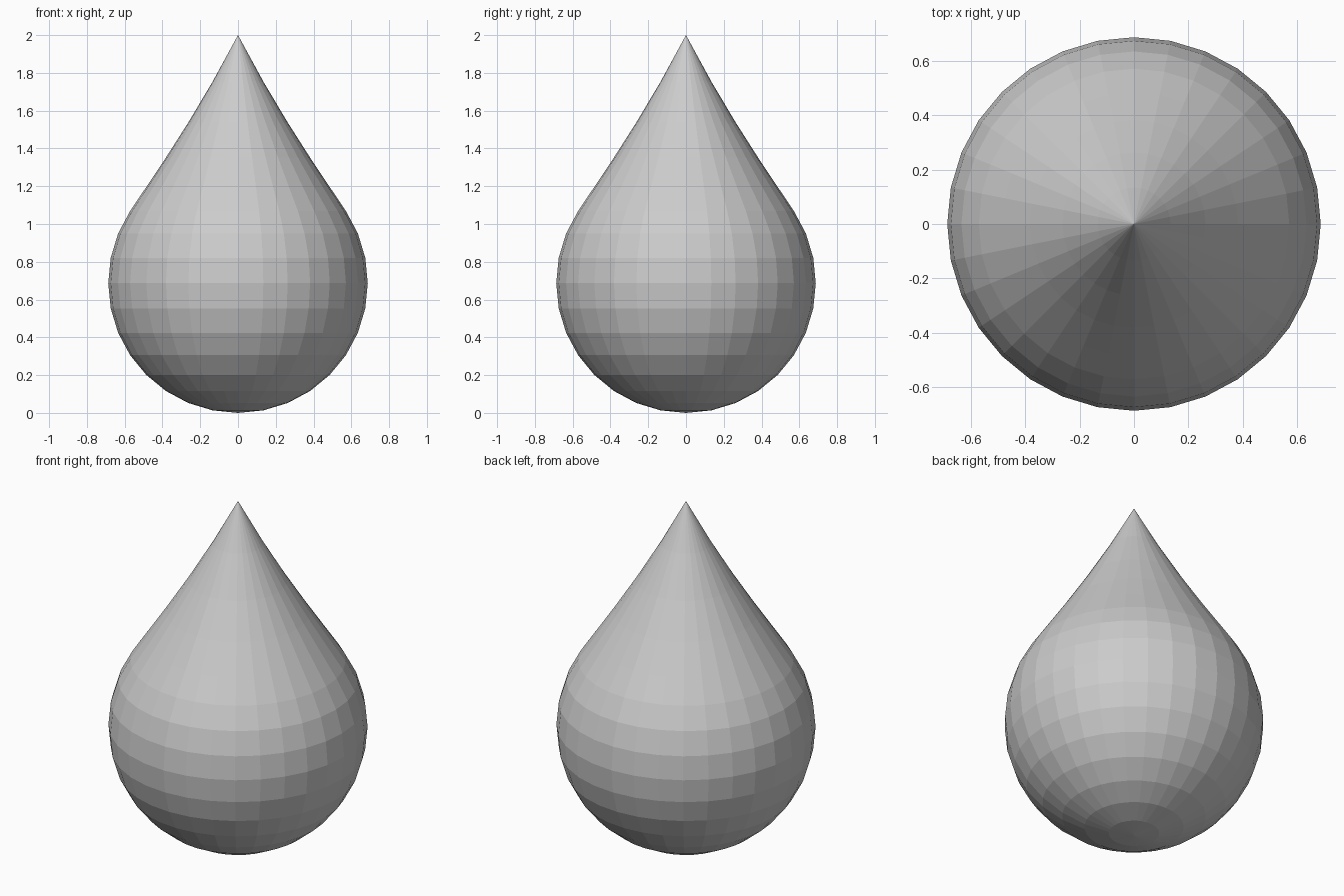
import bpy

if "Cube" in bpy.data.objects:
    bpy.data.objects.remove(bpy.data.objects["Cube"])

R = 0.687      # body radius
REACH = 0.65   # how far the pull on the tip spreads

# Round body: low-poly sphere resting on the ground
bpy.ops.mesh.primitive_uv_sphere_add(segments=32, ring_count=16, radius=R, location=(0, 0, 0))
drop = bpy.context.object
drop.name = "teardrop"

# Pointed tip: lift the top pole with a sharp falloff
lift = 2.0 - 2 * R
for v in drop.data.vertices:
    dist = (v.co.x ** 2 + v.co.y ** 2 + (v.co.z - R) ** 2) ** 0.5
    v.co.z += R + lift * max(0.0, 1 - dist / REACH) ** 2

drop.data.update()
